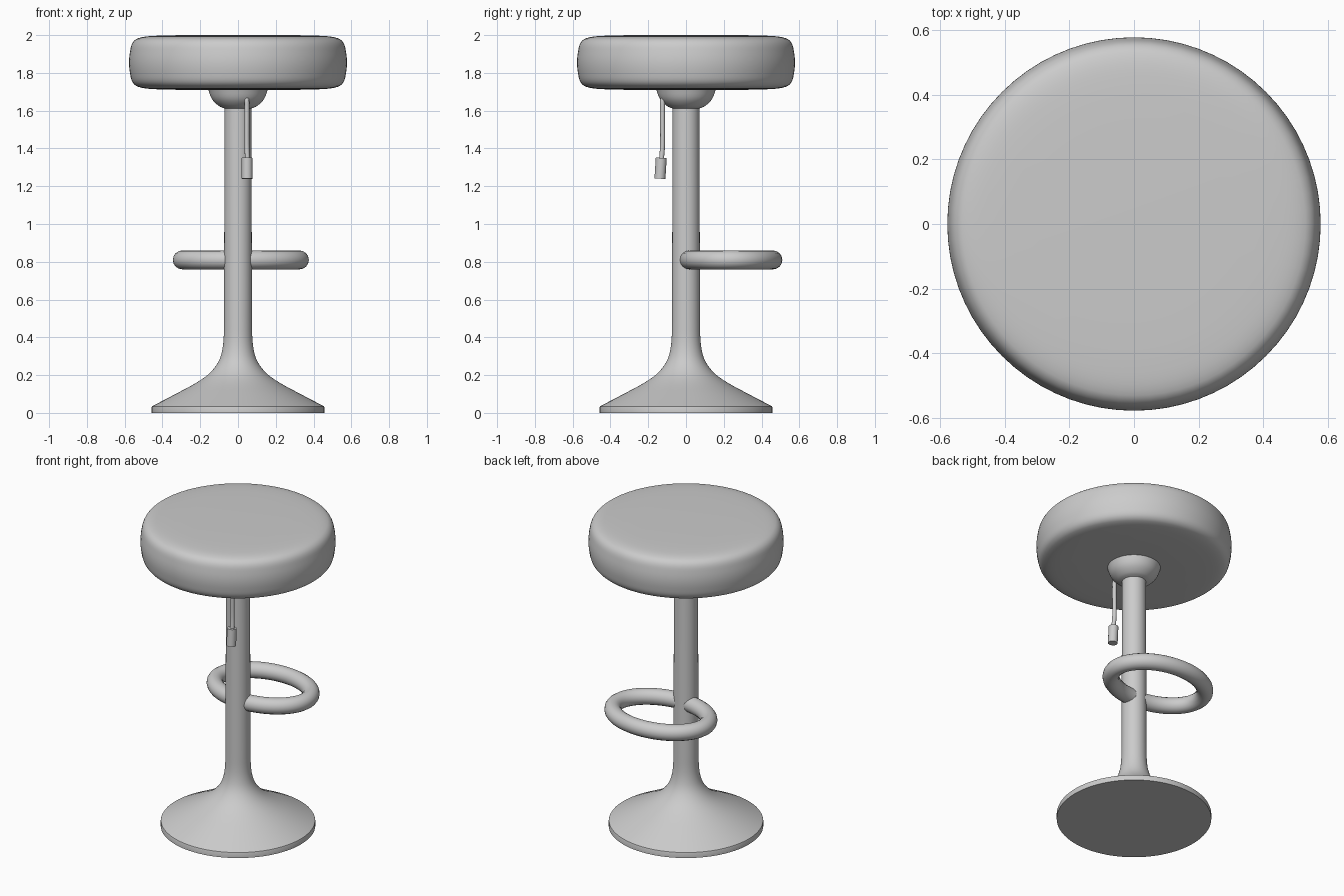
import bpy, math
from mathutils import Vector
from mathutils.geometry import interpolate_bezier

if "Cube" in bpy.data.objects:
    bpy.data.objects.remove(bpy.data.objects["Cube"])


def smooth_path(pts, n=5):
    """Dense curve through the given points."""
    p = [Vector(q) for q in pts]
    out = [p[0]]
    for i in range(len(p) - 1):
        a, b = p[i], p[i + 1]
        d = (b - a).length / 3
        ta = (b - p[max(i - 1, 0)]).normalized() * d
        tb = (p[min(i + 2, len(p) - 1)] - a).normalized() * d
        out += interpolate_bezier(a, a + ta, b - tb, b, n)[1:]
    return out


def finish(ob, angle=40):
    bpy.ops.object.select_all(action='DESELECT')
    ob.select_set(True)
    bpy.context.view_layer.objects.active = ob
    bpy.ops.object.shade_smooth_by_angle(angle=math.radians(angle))


def lathe(name, profile, seg=72):
    """Revolve (radius, z) points, bottom to top, and cap both ends."""
    verts, faces = [], []
    for r, z in profile:
        for k in range(seg):
            a = 2 * math.pi * k / seg
            verts.append((r * math.cos(a), r * math.sin(a), z))
    for i in range(len(profile) - 1):
        for k in range(seg):
            j = (k + 1) % seg
            faces.append((i * seg + k, i * seg + j, (i + 1) * seg + j, (i + 1) * seg + k))
    faces.append(tuple(reversed(range(seg))))
    faces.append(tuple(range(len(verts) - seg, len(verts))))
    me = bpy.data.meshes.new(name)
    me.from_pydata(verts, [], faces)
    ob = bpy.data.objects.new(name, me)
    bpy.context.collection.objects.link(ob)
    finish(ob)
    return ob


def tube(name, pts, radius, closed=False):
    cu = bpy.data.curves.new(name, 'CURVE')
    cu.dimensions = '3D'
    cu.bevel_depth = radius
    cu.bevel_resolution = 6
    cu.use_fill_caps = True
    sp = cu.splines.new('POLY')
    sp.points.add(len(pts) - 1)
    for s, p in zip(sp.points, pts):
        s.co = (*p, 1)
    sp.use_cyclic_u = closed
    ob = bpy.data.objects.new(name, cu)
    bpy.context.collection.objects.link(ob)
    bpy.ops.object.select_all(action='DESELECT')
    ob.select_set(True)
    bpy.context.view_layer.objects.active = ob
    bpy.ops.object.convert(target='MESH')
    finish(bpy.context.object)
    return bpy.context.object


def profile(pts):
    return [(p.x, p.y) for p in smooth_path([(r, z, 0) for r, z in pts])]


# Padded round seat, its rounding mirrored about mid height
upper = [(0.577, 1.855), (0.572, 1.91), (0.559, 1.958), (0.53, 1.983), (0.46, 1.995), (0.3, 2.0)]
lower = [(r, 3.71 - z) for r, z in reversed(upper[1:])]
lathe("seat", profile(lower + upper))

# Bowl under the seat
lathe("seat_bowl", profile([(0.065, 1.61), (0.1, 1.624), (0.138, 1.662), (0.16, 1.72)]))

# Flared base running up into the column
flare = [(0.455, 0.035), (0.325, 0.103), (0.225, 0.157), (0.16, 0.202), (0.115, 0.252),
         (0.09, 0.305), (0.077, 0.38), (0.074, 0.5)]
lathe("base_and_column", [(0.457, 0.0), (0.457, 0.03)] + profile(flare) + [(0.071, 1.64)])

# Oval footrest passing through the column
ring = [(0.015 + 0.31 * math.cos(2 * math.pi * k / 72),
         0.2375 + 0.2225 * math.sin(2 * math.pi * k / 72), 0.81) for k in range(72)]
tube("footrest", ring, 0.05, closed=True)

# Height lever and its grip
tube("lever", smooth_path([(0.035, -0.085, 1.685), (0.045, -0.12, 1.665), (0.047, -0.124, 1.62),
                           (0.047, -0.124, 1.42), (0.05, -0.13, 1.34)]), 0.013)
tube("lever_grip", [(0.048, -0.131, 1.35), (0.048, -0.138, 1.24)], 0.029)
